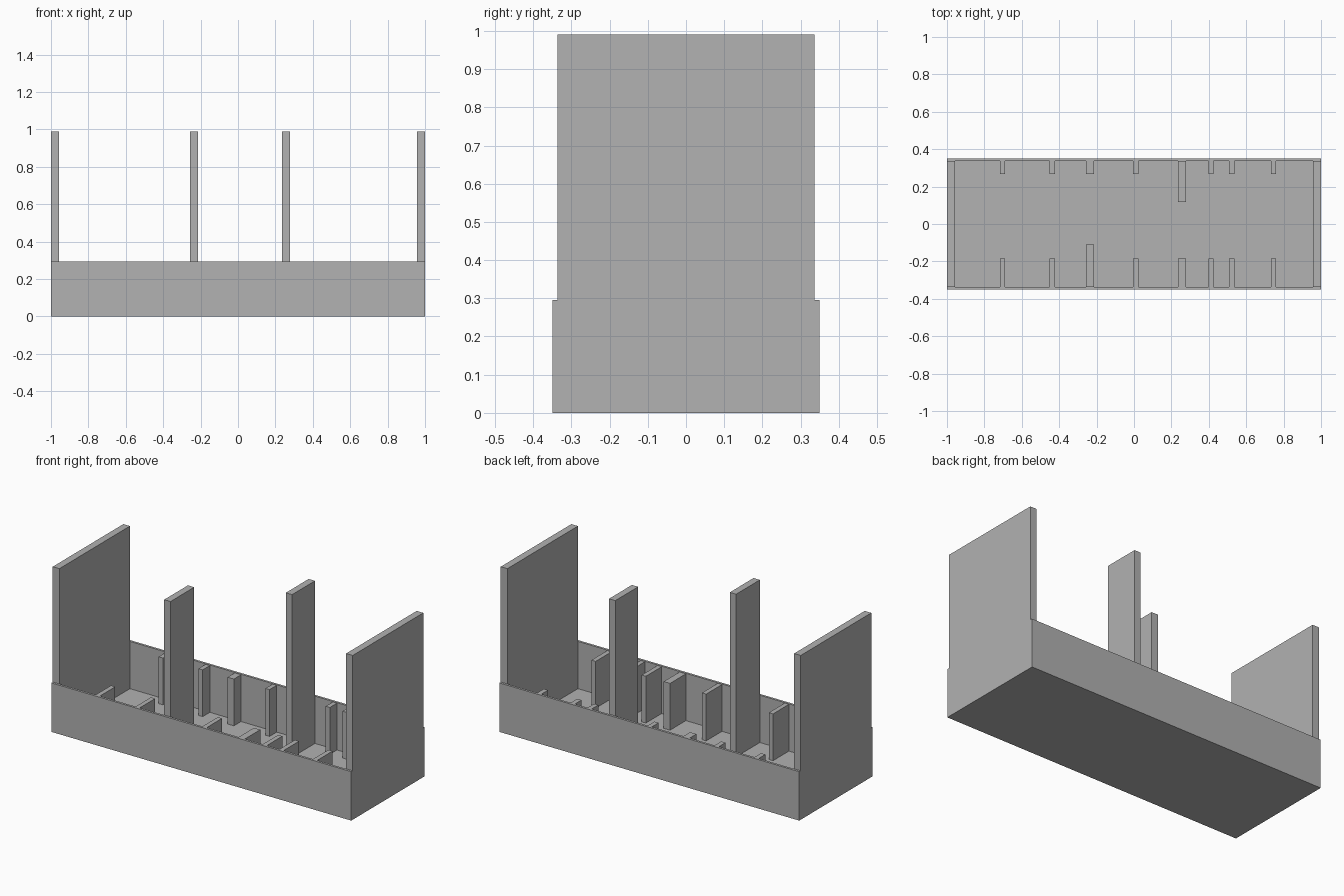
import bpy

if "Cube" in bpy.data.objects:
    bpy.data.objects.remove(bpy.data.objects["Cube"])

# one flat grey for the whole tray
grey = bpy.data.materials.new("plain grey")
grey.diffuse_color = (0.445, 0.445, 0.445, 1.0)
grey.use_nodes = True
grey.node_tree.nodes["Principled BSDF"].inputs["Base Color"].default_value = grey.diffuse_color

FLOOR, RIM, RIB, TOP = 0.01, 0.295, 0.292, 0.99
OUT, INN = 0.35, 0.336


def box(name, x0, x1, y0, y1, z0, z1):
    """Box given by its limits on each axis."""
    bpy.ops.mesh.primitive_cube_add(size=1)
    ob = bpy.context.object
    ob.name = name
    size = (x1 - x0, y1 - y0, z1 - z0)
    mid = ((x0 + x1) / 2, (y0 + y1) / 2, (z0 + z1) / 2)
    for v in ob.data.vertices:
        v.co = [c * s + m for c, s, m in zip(v.co, size, mid)]
    ob.data.materials.append(grey)
    return ob


# tray floor and long side walls
box("floor", -1, 1, -INN, INN, 0, FLOOR)
box("front_wall", -1, 1, -OUT, -INN, 0, RIM)
box("back_wall", -1, 1, INN, OUT, 0, RIM)

# tall end panels
box("left_end_panel", -1, -0.956, -INN, INN, FLOOR, TOP)
box("right_end_panel", 0.956, 1, -INN, INN, FLOOR, TOP)

# tall dividers, one from each wall
box("front_tall_divider", -0.257, -0.215, -INN, -0.11, FLOOR, TOP)
box("back_tall_divider", 0.236, 0.278, 0.118, INN, FLOOR, TOP)

# low ribs: long ones along the front wall, short ones along the back wall
THIN = [-0.703, -0.437, 0.009, 0.411, 0.523, 0.746]
front = [(x, 0.014) for x in THIN] + [(0.257, 0.021)]
back = [(x, 0.014) for x in THIN] + [(-0.236, 0.021)]
for x, h in front:
    box("front_rib", x - h, x + h, -INN, -0.185, FLOOR, RIB)
for x, h in back:
    box("back_rib", x - h, x + h, 0.268, INN, FLOOR, RIB)
